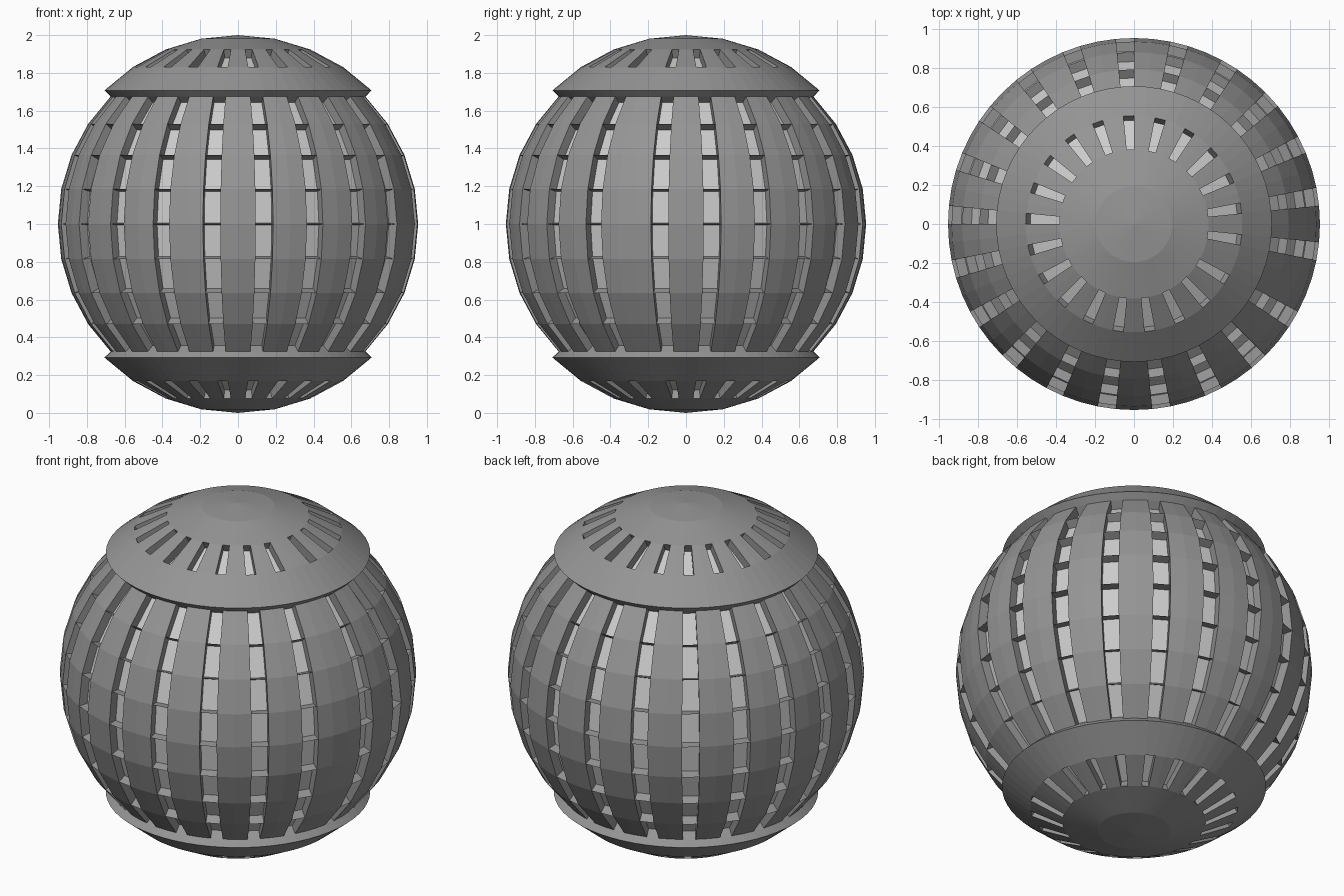
import bpy, bmesh
from math import sin, cos, pi
from mathutils import Vector

if "Cube" in bpy.data.objects:
    bpy.data.objects.remove(bpy.data.objects["Cube"])

COLS, ROWS = 64, 16          # columns around, rows pole to pole
R_CAP, R_BODY, DEPTH = 1.0, 0.954, 0.05
SLOTS = {(-2 + 3 * k) % COLS for k in range(21)}   # every third column, one wide panel left over


def material(name, v):
    m = bpy.data.materials.new(name)
    m.diffuse_color = (v, v, v, 1)
    m.use_nodes = True
    m.node_tree.nodes["Principled BSDF"].inputs["Base Color"].default_value = m.diffuse_color
    return m


shell_mat = material("shell_grey", 0.3)
slot_mat = material("slot_grey", 0.6)


def pt(row, col, r):
    e, a = -pi / 2 + pi * row / ROWS, 2 * pi * col / COLS
    return Vector((r * cos(e) * cos(a), r * cos(e) * sin(a), 1 + r * sin(e)))


def add_face(bm, pts, mat=0):
    f = bm.faces.new([bm.verts.new(p) for p in pts])
    f.material_index = mat


def build(name, rows, slot_rows, r, lip_row=None, lip_up=False):
    bm = bmesh.new()
    for i in rows:
        for j in range(COLS):
            q = [pt(i, j, r), pt(i, j + 1, r), pt(i + 1, j + 1, r), pt(i + 1, j, r)]
            if i in slot_rows and j in SLOTS:
                # recess pushed straight in along the face normal
                n = (q[1] - q[0]).cross(q[3] - q[0]).normalized()
                d = [p - n * DEPTH for p in q]
                add_face(bm, d, 1)
                for k in range(4):
                    m = (k + 1) % 4
                    add_face(bm, [q[k], q[m], d[m], d[k]])
            else:
                add_face(bm, q)
    # overhanging lip where the cap meets the body
    if lip_row is not None:
        for j in range(COLS):
            f = [pt(lip_row, j, R_BODY), pt(lip_row, j + 1, R_BODY),
                 pt(lip_row, j + 1, R_CAP), pt(lip_row, j, R_CAP)]
            add_face(bm, f[::-1] if lip_up else f)
    bmesh.ops.remove_doubles(bm, verts=bm.verts[:], dist=1e-5)
    me = bpy.data.meshes.new(name)
    bm.to_mesh(me)
    bm.free()
    me.materials.append(shell_mat)
    me.materials.append(slot_mat)
    ob = bpy.data.objects.new(name, me)
    bpy.context.collection.objects.link(ob)


# slotted middle and the two raised polar caps
build("slotted_body", range(4, 12), range(4, 12), R_BODY)
build("top_cap", range(12, 16), (13,), R_CAP, 12)
build("bottom_cap", range(0, 4), (2,), R_CAP, 4, True)
